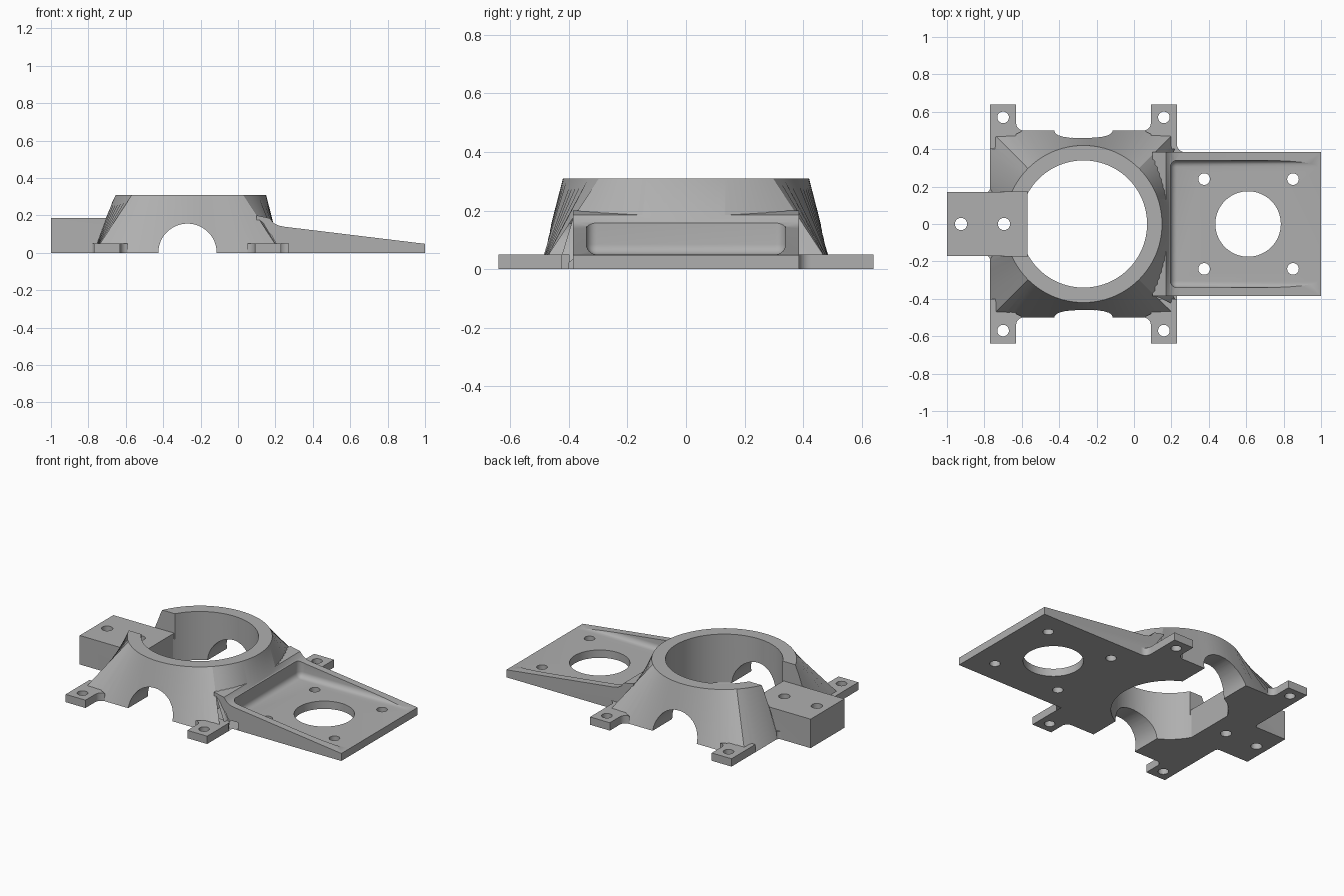
import bpy, bmesh, math
from mathutils import Matrix

cube = bpy.data.objects.get("Cube")
if cube:
    bpy.data.objects.remove(cube, do_unlink=True)

grey = bpy.data.materials.new("plain grey")
grey.use_nodes = True
COLOR = (0.43, 0.43, 0.43, 1)
grey.diffuse_color = COLOR
grey.node_tree.nodes["Principled BSDF"].inputs["Base Color"].default_value = COLOR

CX = -0.27          # centre of the round collar
BASE, TOP = 0.05, 0.31


def finish(bm, name):
    bmesh.ops.recalc_face_normals(bm, faces=bm.faces)
    mesh = bpy.data.meshes.new(name)
    bm.to_mesh(mesh)
    bm.free()
    mesh.materials.append(grey)
    obj = bpy.data.objects.new(name, mesh)
    bpy.context.collection.objects.link(obj)
    return obj


def loft(name, lower, upper):
    """Closed solid between two matching loops of points."""
    bm = bmesh.new()
    a = [bm.verts.new(p) for p in lower]
    b = [bm.verts.new(p) for p in upper]
    n = len(a)
    bm.faces.new(a)
    bm.faces.new(b)
    for i in range(n):
        j = (i + 1) % n
        bm.faces.new((a[i], a[j], b[j], b[i]))
    return finish(bm, name)


def box(name, x0, x1, y0, y1, z0, z1, bevel=0):
    bm = bmesh.new()
    size = Matrix.Diagonal((x1 - x0, y1 - y0, z1 - z0, 1))
    mid = Matrix.Translation(((x0 + x1) / 2, (y0 + y1) / 2, (z0 + z1) / 2))
    bmesh.ops.create_cube(bm, size=1, matrix=mid @ size)
    if bevel:
        bmesh.ops.bevel(bm, geom=bm.edges[:], offset=bevel, segments=6,
                        profile=0.5, affect='EDGES')
    return finish(bm, name)


def cylinder(name, x, y, r, depth=2, segments=32, along_y=False):
    bm = bmesh.new()
    m = Matrix.Translation((x, y, 0))
    if along_y:
        m = m @ Matrix.Rotation(math.pi / 2, 4, 'X')
    bmesh.ops.create_cone(bm, cap_ends=True, segments=segments, radius1=r,
                          radius2=r, depth=depth, matrix=m)
    return finish(bm, name)


def fillet(x, y, sx, sy, r, height):
    """Concave corner filler that opens toward (sx, sy)."""
    pts = [(x - 0.04 * sx, y - 0.04 * sy)]
    for i in range(9):
        a = math.pi / 2 * i / 8
        pts.append((x + sx * r * (1 - math.cos(a)), y + sy * r * (1 - math.sin(a))))
    return loft("corner_fillet", [(px, py, 0) for px, py in pts],
                [(px, py, height) for px, py in pts])


def combine(target, other, operation):
    mod = target.modifiers.new("join", 'BOOLEAN')
    mod.operation = operation
    mod.solver = 'EXACT'
    mod.object = other
    bpy.context.view_layer.objects.active = target
    bpy.ops.object.modifier_apply(modifier=mod.name)
    bpy.data.objects.remove(other, do_unlink=True)


# Collar: square foot blending into a round rim
square, circle = [], []
for i in range(96):
    a = math.tau * i / 96
    c, s = math.cos(a), math.sin(a)
    k = 0.5 / max(abs(c), abs(s))
    square.append((CX + k * c, k * s, 0))
    circle.append((CX + 0.42 * c, 0.42 * s, TOP))
bracket = loft("mounting_bracket", square, circle)

# Sloping plate with a shallow tray
side = [(0.1, 0), (1, 0), (1, 0.048), (0.25, 0.139), (0.215, 0.146),
        (0.19, 0.16), (0.17, 0.185), (0.1, 0.2)]
plate = loft("sloped_plate", [(x, -0.385, z) for x, z in side],
             [(x, 0.385, z) for x, z in side])
combine(bracket, plate, 'UNION')
combine(bracket, box("tray", 0.195, 1.2, -0.34, 0.34, BASE, 0.6, 0.035), 'DIFFERENCE')

# Four screw tabs with rounded inner corners
for sy in (-1, 1):
    y0, y1 = sorted((sy * 0.4, sy * 0.64))
    for x0 in (-0.77, 0.09):
        combine(bracket, box("screw_tab", x0, x0 + 0.14, y0, y1, 0, BASE), 'UNION')
    combine(bracket, fillet(-0.63, sy * 0.5, 1, sy, 0.04, BASE), 'UNION')
    combine(bracket, fillet(0.09, sy * 0.5, -1, sy, 0.04, BASE), 'UNION')
    combine(bracket, fillet(0.23, sy * 0.385, 1, sy, 0.04, BASE), 'UNION')
    combine(bracket, fillet(-0.77, sy * 0.17, -1, sy, 0.02, BASE), 'UNION')

# Bore, side arches and the slot in the rim
combine(bracket, cylinder("bore", CX, 0, 0.34, segments=96), 'DIFFERENCE')
combine(bracket, cylinder("arch", CX, 0, 0.156, segments=64, along_y=True), 'DIFFERENCE')
combine(bracket, box("slot", -1.2, -0.45, -0.17, 0.17, 0.15, 0.6), 'DIFFERENCE')

# Clamp block set into the slot
combine(bracket, box("clamp_block", -1, -0.57, -0.17, 0.17, 0, 0.185), 'UNION')

# Holes: block, plate opening, plate screws, tab screws
holes = [(-0.925, 0, 0.033), (-0.695, 0, 0.033), (0.61, 0, 0.175)]
for sy in (-1, 1):
    holes += [(x, sy * 0.24, 0.031) for x in (0.375, 0.85)]
    holes += [(x, sy * 0.57, 0.031) for x in (-0.7, 0.16)]
for x, y, r in holes:
    combine(bracket, cylinder("hole", x, y, r, segments=64 if r > 0.1 else 32), 'DIFFERENCE')

bpy.ops.object.select_all(action='DESELECT')
bracket.select_set(True)
bpy.context.view_layer.objects.active = bracket
bpy.ops.object.shade_smooth_by_angle(angle=math.radians(25))
